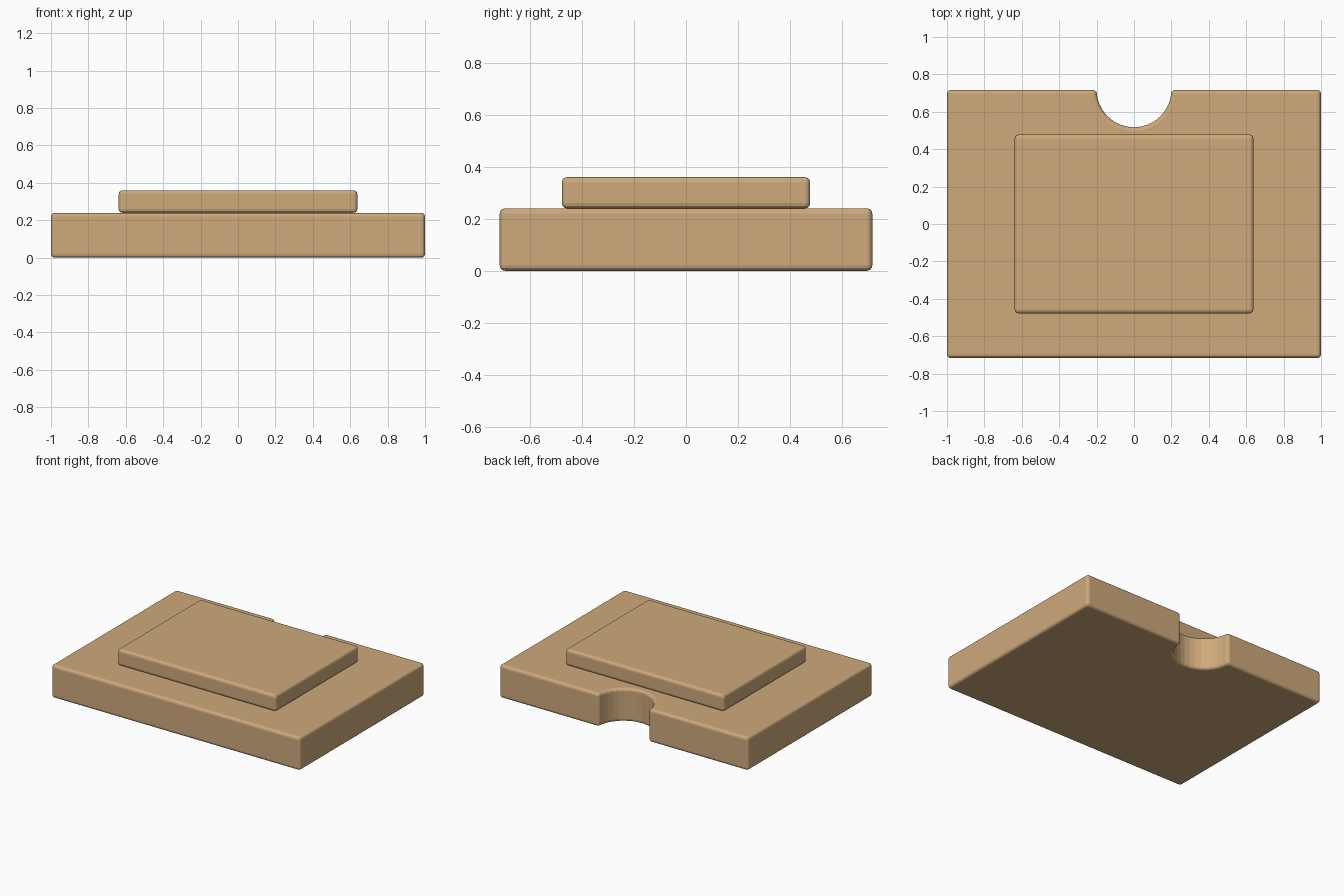
import bpy, bmesh, math

if "Cube" in bpy.data.objects:
    bpy.data.objects.remove(bpy.data.objects["Cube"])

wood = bpy.data.materials.new("wood")
wood.diffuse_color = (0.62, 0.40, 0.20, 1)
wood.use_nodes = True
wood.node_tree.nodes["Principled BSDF"].inputs["Base Color"].default_value = wood.diffuse_color


def slab(name, outline, z0, z1, bevel):
    """Extrude a flat outline (counter-clockwise) and round its sharp edges."""
    bm = bmesh.new()
    face = bm.faces.new([bm.verts.new((x, y, z0)) for x, y in outline])
    ext = bmesh.ops.extrude_face_region(bm, geom=[face])["geom"]
    top = [g for g in ext if isinstance(g, bmesh.types.BMVert)]
    bmesh.ops.translate(bm, verts=top, vec=(0, 0, z1 - z0))
    bmesh.ops.recalc_face_normals(bm, faces=bm.faces)
    mesh = bpy.data.meshes.new(name)
    bm.to_mesh(mesh)
    bm.free()
    obj = bpy.data.objects.new(name, mesh)
    bpy.context.collection.objects.link(obj)
    mesh.materials.append(wood)
    mod = obj.modifiers.new("rounded_edges", 'BEVEL')
    mod.width = bevel
    mod.segments = 3
    mod.limit_method = 'ANGLE'
    mod.angle_limit = math.radians(30)
    return obj


# Base plate with a half-round notch in the middle of the back edge
W, D, R, N = 1.0, 0.717, 0.2, 16
notch = [(R * math.cos(a), D - R * math.sin(a))
         for a in (math.pi * i / N for i in range(N + 1))]
slab("base_plate", [(-W, -D), (W, -D), (W, D)] + notch + [(-W, D)], 0, 0.24, 0.02)

# Smaller raised panel resting on the base
w, d = 0.638, 0.478
slab("raised_panel", [(-w, -d), (w, -d), (w, d), (-w, d)], 0.24, 0.36, 0.02)
